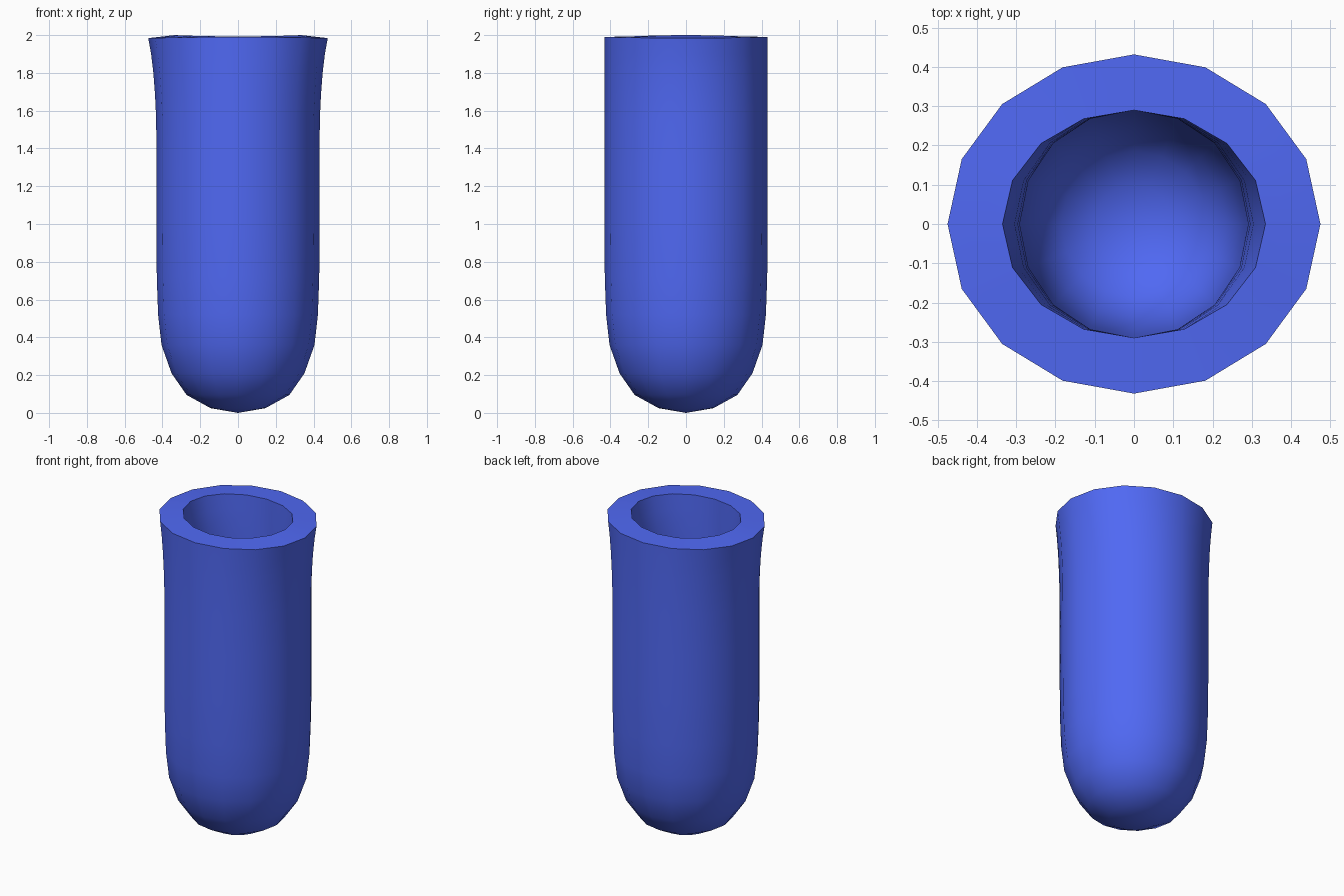
import bpy, bmesh, math

if "Cube" in bpy.data.objects:
    bpy.data.objects.remove(bpy.data.objects["Cube"])

SIDES = 16
# (radius, height, sideways flare) from the outside tip, over the rim, to the inside floor
OUTER = [(0.145, 0.025, 0), (0.272, 0.095, 0), (0.352, 0.21, 0), (0.405, 0.36, 0),
         (0.423, 0.52, 0), (0.43, 0.72, 0), (0.432, 1.0, 0), (0.432, 1.3, 0),
         (0.432, 1.55, 0.001), (0.432, 1.68, 0.007), (0.432, 1.8, 0.016),
         (0.432, 1.9, 0.028), (0.432, 1.99, 0.043)]
INNER = [(0.29, 1.993, 0.045), (0.29, 1.9, 0.028), (0.29, 1.8, 0.014),
         (0.29, 1.68, 0.006), (0.29, 1.55, 0.001), (0.29, 1.0, 0), (0.288, 0.72, 0),
         (0.281, 0.53, 0), (0.268, 0.39, 0), (0.238, 0.285, 0), (0.186, 0.21, 0),
         (0.1, 0.16, 0)]

bm = bmesh.new()


def ring(r, z, flare, tilt=0):
    verts = []
    for i in range(SIDES):
        a = 2 * math.pi * i / SIDES
        c, s = math.cos(a), math.sin(a)
        verts.append(bm.verts.new(((r + flare) * c, r * s, z + tilt * c * c)))
    return verts


# Rim tips slightly where the mouth flares out
rings = [ring(*p, tilt=-0.006 if p is OUTER[-1] else 0.007 if p is INNER[0] else 0)
         for p in OUTER + INNER]
for low, high in zip(rings, rings[1:]):
    for i in range(SIDES):
        j = (i + 1) % SIDES
        bm.faces.new((low[i], low[j], high[j], high[i]))

# Close the rounded outside tip and the inside floor
tip = bm.verts.new((0, 0, 0))
floor = bm.verts.new((0, 0, 0.145))
for i in range(SIDES):
    j = (i + 1) % SIDES
    bm.faces.new((tip, rings[0][j], rings[0][i]))
    bm.faces.new((floor, rings[-1][i], rings[-1][j]))
bmesh.ops.recalc_face_normals(bm, faces=bm.faces)

mesh = bpy.data.meshes.new("round_bottom_tube")
bm.to_mesh(mesh)
bm.free()
tube = bpy.data.objects.new("round_bottom_tube", mesh)
bpy.context.collection.objects.link(tube)

# Blue finish
blue = bpy.data.materials.new("blue")
blue.diffuse_color = (0.08, 0.14, 0.9, 1)
blue.use_nodes = True
blue.node_tree.nodes["Principled BSDF"].inputs["Base Color"].default_value = blue.diffuse_color
mesh.materials.append(blue)

# Smooth walls with crisp rim edges
bpy.context.view_layer.objects.active = tube
tube.select_set(True)
bpy.ops.object.shade_smooth_by_angle(angle=math.radians(40))
